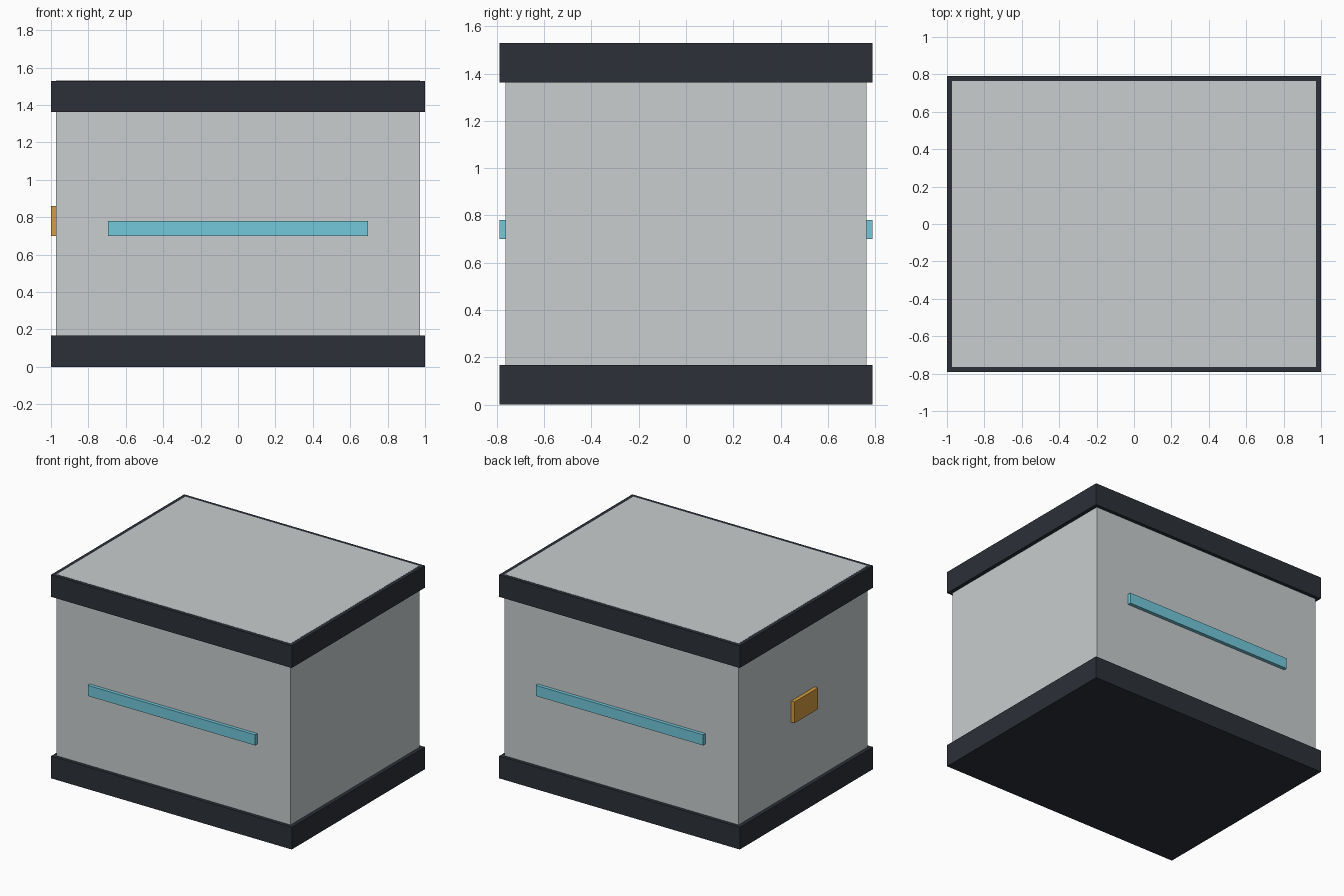
import bpy

if "Cube" in bpy.data.objects:
    bpy.data.objects.remove(bpy.data.objects["Cube"])


def material(name, rgb):
    mat = bpy.data.materials.new(name)
    mat.diffuse_color = (*rgb, 1)
    mat.use_nodes = True
    mat.node_tree.nodes["Principled BSDF"].inputs["Base Color"].default_value = mat.diffuse_color
    return mat


def box(name, lo, hi, mat):
    """Axis-aligned box between two corners."""
    bpy.ops.mesh.primitive_cube_add(size=1, location=[(a + b) / 2 for a, b in zip(lo, hi)])
    ob = bpy.context.object
    ob.name = name
    ob.scale = [b - a for a, b in zip(lo, hi)]
    bpy.ops.object.transform_apply(location=False, rotation=False, scale=True)
    ob.data.materials.append(mat)
    return ob


shell = material("pale_grey", (0.58, 0.61, 0.62))
dark = material("charcoal", (0.025, 0.03, 0.04))
cyan = material("cyan", (0.17, 0.58, 0.71))
amber = material("amber", (0.66, 0.33, 0.05))

HX, HY, HEIGHT = 1.0, 0.79, 1.53
BX, BY = 0.972, 0.764
BAND = 0.167
GAP = 0.001  # keeps the end faces from flickering

# Main crate body
box("crate_body", (-BX, -BY, GAP), (BX, BY, HEIGHT), shell)

# Heavy bands around the base and the lid
box("base_band", (-HX, -HY, 0), (HX, HY, BAND), dark)
box("lid_band", (-HX, -HY, HEIGHT - BAND), (HX, HY, HEIGHT - GAP), dark)

# Light strips on the front and back
for name, side in (("front_strip", -1), ("back_strip", 1)):
    y0, y1 = sorted((side * BY, side * HY))
    box(name, (-0.695, y0, 0.70), (0.695, y1, 0.78), cyan)

# Latch plate on the left end
box("latch_plate", (-HX, -0.14, 0.70), (-BX, 0.14, 0.86), amber)
